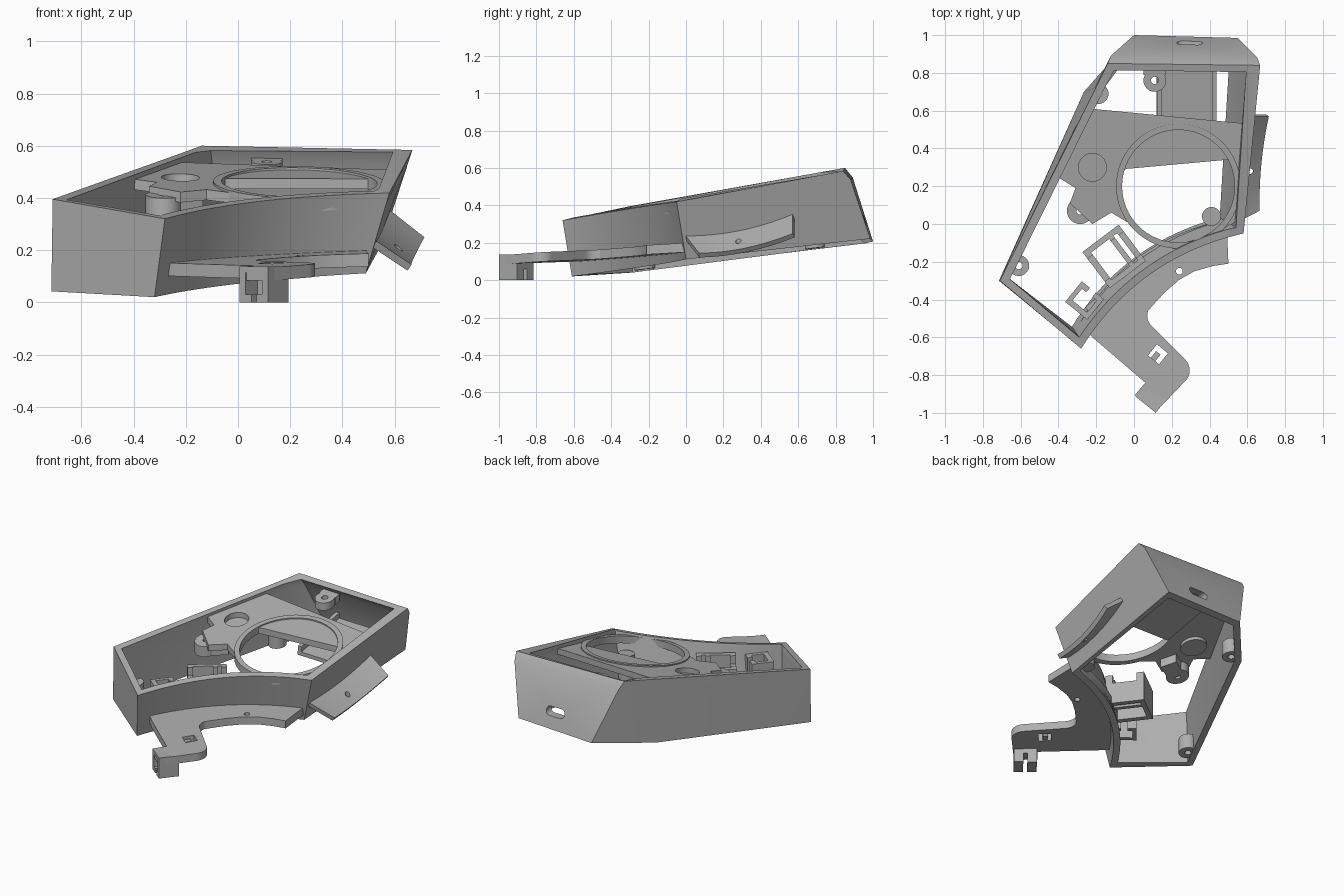
import bpy, bmesh, math
from mathutils import Vector, Matrix

if "Cube" in bpy.data.objects:
    bpy.data.objects.remove(bpy.data.objects["Cube"], do_unlink=True)

grey = bpy.data.materials.new("plain_grey")
grey.use_nodes = True
grey.diffuse_color = (0.43, 0.43, 0.43, 1)
grey.node_tree.nodes["Principled BSDF"].inputs["Base Color"].default_value = (0.43, 0.43, 0.43, 1)


# Tilted reference planes of the housing
def rim(x, y, drop=0.0):
    return 0.439 - 0.018 * x + 0.187 * y - drop


def base(x, y, drop=0.0):
    return 0.097 + 0.03 * x + 0.11 * y - drop


def flange(x, y, drop=0.0):
    return 0.19 + 0.02 * x + 0.06 * y - drop


def level(z):
    return lambda x, y: z


def below(plane, d):
    return lambda x, y: plane(x, y, d)


def arc(p, q, sag, n=24):
    p, q = Vector(p), Vector(q)
    d = q - p
    side = Vector((-d.y, d.x)).normalized()
    return [tuple(p + d * (i / n) + side * sag * 4 * (i / n) * (1 - i / n)) for i in range(n + 1)]


def circle(x, y, r, n=32, start=0, sweep=360):
    steps = n if sweep == 360 else n + 1
    return [(x + r * math.cos(math.radians(start + sweep * i / n)),
             y + r * math.sin(math.radians(start + sweep * i / n))) for i in range(steps)]


def placed(points, x, y, degrees):
    m = Matrix.Rotation(math.radians(degrees), 2)
    return [tuple(m @ Vector(p) + Vector((x, y))) for p in points]


def rect(w, d, cx=0.0, cy=0.0):
    return [(cx - w / 2, cy - d / 2), (cx + w / 2, cy - d / 2),
            (cx + w / 2, cy + d / 2), (cx - w / 2, cy + d / 2)]


def finish(name, bm):
    bmesh.ops.recalc_face_normals(bm, faces=bm.faces)
    mesh = bpy.data.meshes.new(name)
    bm.to_mesh(mesh)
    bm.free()
    mesh.materials.append(grey)
    ob = bpy.data.objects.new(name, mesh)
    bpy.context.collection.objects.link(ob)
    return ob


def skin(name, rings, caps=True):
    """Join matching rings of 3D points, lowest first, into a solid or an open band."""
    bm = bmesh.new()
    rows = [[bm.verts.new(p) for p in ring] for ring in rings]
    n = len(rows[0])
    for lo, hi in zip(rows, rows[1:]):
        for i in range(n):
            j = (i + 1) % n
            bm.faces.new((lo[i], lo[j], hi[j], hi[i]))
    if caps:
        bm.faces.new(rows[0][::-1])
        bm.faces.new(rows[-1])
    return finish(name, bm)


def lifted(outline, plane):
    return [Vector((x, y, plane(x, y))) for x, y in outline]


def prism(name, outline, bottom, top):
    return skin(name, [lifted(outline, bottom), lifted(outline, top)])


def apply(ob, mod):
    bpy.context.view_layer.objects.active = ob
    bpy.ops.object.modifier_apply(modifier=mod.name)


def cut(ob, cutter):
    mod = ob.modifiers.new("cut", "BOOLEAN")
    mod.operation, mod.solver, mod.object = "DIFFERENCE", "EXACT", cutter
    apply(ob, mod)
    bpy.data.objects.remove(cutter, do_unlink=True)


def drill(ob, outline):
    cut(ob, prism("cutter", outline, level(-1), level(2)))


# Housing wall: leaning band with a bowed rear face, thickened inward
top_ring = [(-0.71, -0.30)] + arc((-0.28, -0.66), (0.58, -0.05), 0.11) + \
    [(0.668, 0.84), (-0.14, 0.85), (-0.2, 0.725)]
low_ring = [(-0.715, -0.30)] + arc((-0.32, -0.61), (0.49, 0.0), 0.11) + \
    [(0.55, 0.985), (0.0, 1.0), (-0.265, 0.70)]
top, low = lifted(top_ring, rim), lifted(low_ring, base)
shoulder = [t.lerp(b, 0.13) for t, b in zip(top, low)]
for v in shoulder[-3:-1]:
    v.y += 0.022
housing = skin("housing_wall", [low, shoulder, top], caps=False)
solid = housing.modifiers.new("thickness", "SOLIDIFY")
solid.thickness, solid.offset, solid.use_even_offset = 0.042, -1, True
apply(housing, solid)
slot = circle(0.335, 0.318, 0.028, 12, -90, 180) + circle(0.255, 0.318, 0.028, 12, 90, 180)
cut(housing, skin("cutter", [[(x, y, z) for x, z in slot] for y in (0.8, 1.2)]))

# Deck with a half-open round well and a round recess
deck_outline = [(-0.225, 0.61), (-0.405, 0.25), (-0.31, 0.19), (-0.34, 0.11), (-0.22, 0.0),
                (-0.12, 0.06), (-0.02, 0.0), (0.1, -0.1), (0.25, -0.12), (0.4, -0.065),
                (0.545, 0.015), (0.61, 0.53)]
deck = prism("deck", deck_outline, below(rim, 0.06), below(rim, 0.02))
well = circle(0.235, 0.20, 0.298, 64)
drill(deck, [(x, min(y, 0.3 + 0.09 * (x - 0.05))) for x, y in well])
drill(deck, circle(-0.22, 0.30, 0.074))
recess = prism("recess_floor", circle(-0.22, 0.30, 0.08), below(rim, 0.08), below(rim, 0.055))

# Raised ring around the well
ring = prism("well_ring", circle(0.235, 0.20, 0.33, 64), below(rim, 0.06), below(rim, 0.012))
drill(ring, well)

# Rear shelf deep below the deck
shelf = prism("rear_shelf", rect(0.31, 0.4, 0.275, 0.66), below(rim, 0.25), below(rim, 0.225))
for x in (0.135, 0.425):
    prism("shelf_side", rect(0.025, 0.4, x, 0.66), below(rim, 0.25), below(rim, 0.19))

# Screw bosses: position, radius, bottom and top surfaces
bosses = {
    "left_tab_boss": (-0.285, 0.07, 0.07, below(rim, 0.115), below(rim, 0.045)),
    "rear_tab_boss": (0.11, 0.76, 0.06, below(rim, 0.09), below(rim, 0.04)),
    "rear_left_boss": (-0.19, 0.69, 0.055, below(base, -0.004), below(base, -0.1)),
    "front_left_boss": (-0.61, -0.22, 0.055, below(base, -0.004), below(base, -0.1)),
    "well_boss": (0.41, 0.04, 0.05, below(base, -0.05), below(base, -0.22)),
}
for name, (x, y, r, lo, hi) in bosses.items():
    boss = prism(name, circle(x, y, r), lo, hi)
    if name != "well_boss":
        drill(boss, circle(x, y, 0.02, 16))
rear_tab = prism("rear_tab_link", rect(0.12, 0.045, 0.11, 0.81),
                 below(rim, 0.09), below(rim, 0.04))
left_tab = prism("left_tab_link", placed(rect(0.14, 0.1), -0.22, 0.1, 30),
                 below(rim, 0.115), below(rim, 0.047))

# Curved foot flange following the front wall
flange_outline = arc((-0.29, -0.53), (0.49, 0.02), 0.11) + [(0.5, -0.21)] + \
    [(0.42, -0.222), (0.32, -0.25), (0.24, -0.295), (0.165, -0.36), (0.1, -0.43)] + \
    circle(0.145, -0.485, 0.075, 8, 160, 70) + circle(0.215, -0.775, 0.08, 12, 50, -100) + \
    [(0.115, -0.995), (0.005, -0.905), (0.06, -0.84), (-0.22, -0.6)]
foot = prism("foot_flange", flange_outline, below(flange, 0.05), flange)
drill(foot, placed(rect(0.075, 0.075), 0.127, -0.69, -39))
drill(foot, circle(0.24, -0.25, 0.018, 16))
key = prism("flange_key", placed(rect(0.03, 0.045), 0.115, -0.7, -39),
            below(flange, 0.045), below(flange, 0.01))

# Clip under the tip of the foot
clip = prism("foot_clip", placed(rect(0.14, 0.125), 0.1, -0.907, -39), level(0), level(0.138))
cut(clip, prism("cutter", placed(rect(0.08, 0.09, 0, -0.035), 0.1, -0.907, -39),
                level(0.03), level(0.115)))
cut(clip, prism("cutter", placed(rect(0.025, 0.2), 0.1, -0.907, -39), level(-0.1), level(0.06)))

# Side fin: sagging plate standing out from the +x wall
steps = 16
bm = bmesh.new()
rows = []
for i in range(steps + 1):
    t = i / steps
    sag = Vector((-0.06, 0, -0.1)) * t * (1 - t)
    inner = Vector((0.53, 0.0, 0.235)).lerp(Vector((0.58, 0.57, 0.355)), t) + sag
    outer = Vector((0.665, 0.07, 0.145)).lerp(Vector((0.714, 0.57, 0.25)), t) + sag
    rows.append((bm.verts.new(inner), bm.verts.new(outer)))
for (a, b), (c, d) in zip(rows, rows[1:]):
    bm.faces.new((a, b, d, c))
fin = finish("side_fin", bm)
solid = fin.modifiers.new("thickness", "SOLIDIFY")
solid.thickness = 0.028
solid.offset = -1 if fin.data.polygons[0].normal.z > 0 else 1
apply(fin, solid)
drill(fin, circle(0.615, 0.28, 0.015, 16))

# Open bracket box and cradle clip in the front bay
bracket = prism("bracket_frame", placed(rect(0.24, 0.24), -0.105, -0.172, -53),
                level(0.14), level(0.335))
drill(bracket, placed(rect(0.18, 0.12, 0, -0.025), -0.105, -0.172, -53))
drill(bracket, placed(rect(0.18, 0.025, 0, 0.075), -0.105, -0.172, -53))
cut(bracket, prism("cutter", placed(rect(0.15, 0.4), -0.105, -0.172, -53),
                   level(0.28), level(0.5)))
cradle = prism("cradle_clip", placed(rect(0.15, 0.14), -0.262, -0.405, -39),
               level(0.14), level(0.31))
drill(cradle, placed(rect(0.1, 0.08), -0.262, -0.405, -39))
drill(cradle, placed(rect(0.04, 0.1, 0, 0.06), -0.262, -0.405, -39))
bay_link = prism("bay_link", placed(rect(0.3, 0.05), -0.13, -0.36, 42), level(0.125), level(0.165))

# Smooth the round parts and keep crisp edges
bpy.ops.object.select_all(action="DESELECT")
for ob in bpy.context.scene.objects:
    if ob.type == "MESH":
        ob.select_set(True)
        bpy.context.view_layer.objects.active = ob
bpy.ops.object.shade_smooth_by_angle(angle=math.radians(25))
